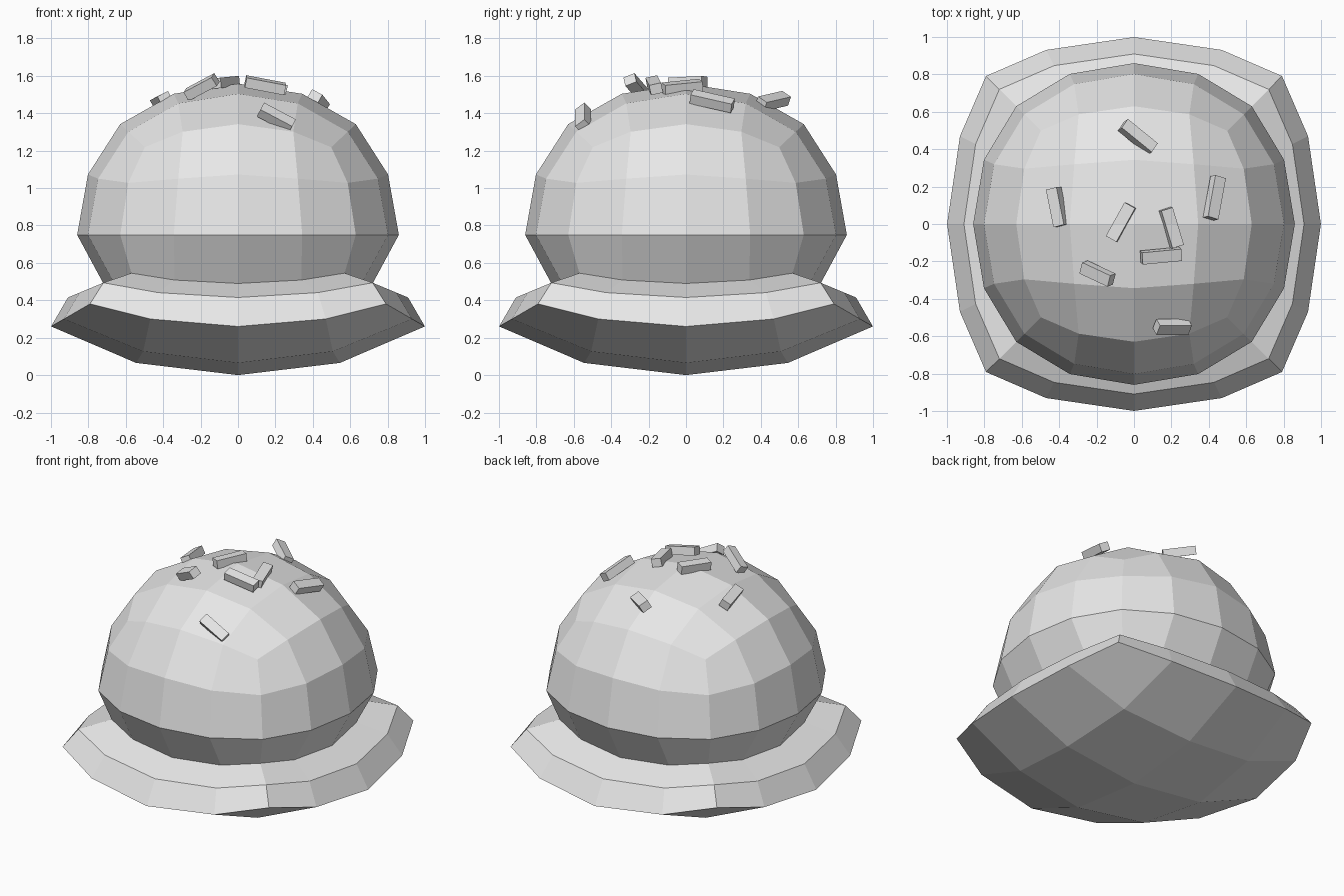
import bpy
import bmesh
from mathutils import Vector, Matrix

if "Cube" in bpy.data.objects:
    bpy.data.objects.remove(bpy.data.objects["Cube"], do_unlink=True)

grey = bpy.data.materials.new("plain grey")
grey.use_nodes = True
colour = (0.8, 0.8, 0.8, 1)
grey.diffuse_color = colour
grey.node_tree.nodes["Principled BSDF"].inputs["Base Color"].default_value = colour


def add_object(name, bm):
    mesh = bpy.data.meshes.new(name)
    bmesh.ops.recalc_face_normals(bm, faces=bm.faces[:])
    bm.to_mesh(mesh)
    bm.free()
    mesh.materials.append(grey)
    obj = bpy.data.objects.new(name, mesh)
    bpy.context.collection.objects.link(obj)
    return obj


def layers_from_bottom(bm, count):
    """Rings of vertices around the lowest point, from the centre outwards."""
    layers = [{min(bm.verts, key=lambda v: v.co.z)}]
    seen = set(layers[0])
    while len(layers) < count:
        ring = {v for u in layers[-1] for f in u.link_faces for v in f.verts} - seen
        seen |= ring
        layers.append(ring)
    return layers


def neighbour(vert, ring):
    return next(e.other_vert(vert) for e in vert.link_edges if e.other_vert(vert) in ring)


def widen(p, width, height, rise):
    return Vector((p.x * width, p.y * width, height + (p.z + 0.63) * rise))


# Rounded ball: a cube subdivided twice, keeping its coarse facets
bm = bmesh.new()
bmesh.ops.create_cube(bm, size=1.958)
scoop = add_object("scoop_and_brim", bm)
rounding = scoop.modifiers.new("rounding", 'SUBSURF')
rounding.levels = rounding.render_levels = 2
rounding.use_limit_surface = False
bpy.context.view_layer.update()
bm = bmesh.new()
bm.from_object(scoop, bpy.context.evaluated_depsgraph_get())
scoop.modifiers.remove(rounding)

# Add one ring of vertices above the edge of the bottom panel
rim, waist = layers_from_bottom(bm, 4)[2:]
struts = [e for v in rim for e in v.link_edges if e.other_vert(v) in waist]
bmesh.ops.subdivide_edges(bm, edges=struts, cuts=1)

# Pull the bottom panel out into a wide brim under the dome
layers = layers_from_bottom(bm, 5)
base, inner, rim, lip, waist = layers
below = set().union(*layers)
for v in bm.verts:
    if v not in below:
        v.co.z = 0.75 + v.co.z * 0.94
for v in waist:
    v.co = widen(neighbour(neighbour(v, lip), rim).co, 1.143, 0.49, 0.42)
for v in lip:
    v.co = widen(neighbour(v, rim).co, 1.444, 0.415, 0.6)
for v in rim:
    v.co = widen(v.co, 1.587, 0.26, 0.92)
for v in base | inner:
    v.co = widen(v.co, 1.587, 0.26, 1.13)
bm.to_mesh(scoop.data)
bm.free()

# Sprinkles: small bars between two points, lying on the dome
sprinkles = [
    ((-0.06, 0.53, 1.48), (0.10, 0.40, 1.45)),
    ((-0.43, 0.19, 1.46), (-0.39, -0.01, 1.48)),
    ((-0.12, -0.08, 1.56), (-0.02, 0.10, 1.57)),
    ((0.17, 0.08, 1.55), (0.23, -0.12, 1.53)),
    ((0.41, 0.03, 1.49), (0.45, 0.25, 1.44)),
    ((0.04, -0.18, 1.57), (0.25, -0.16, 1.53)),
    ((-0.27, -0.23, 1.50), (-0.12, -0.30, 1.58)),
    ((0.12, -0.55, 1.42), (0.29, -0.55, 1.33)),
]
for i, (a, b) in enumerate(sprinkles):
    a, b = Vector(a), Vector(b)
    centre = (a + b) / 2
    along = (b - a).normalized()
    outward = centre - Vector((0, 0, 0.75))
    side = outward.cross(along).normalized()
    frame = Matrix((along, side, along.cross(side))).transposed().to_4x4()
    size = Matrix.Diagonal(((b - a).length, 0.065, 0.055, 1))
    bm = bmesh.new()
    bmesh.ops.create_cube(bm, size=1, matrix=Matrix.Translation(centre) @ frame @ size)
    add_object(f"sprinkle_{i + 1}", bm)
